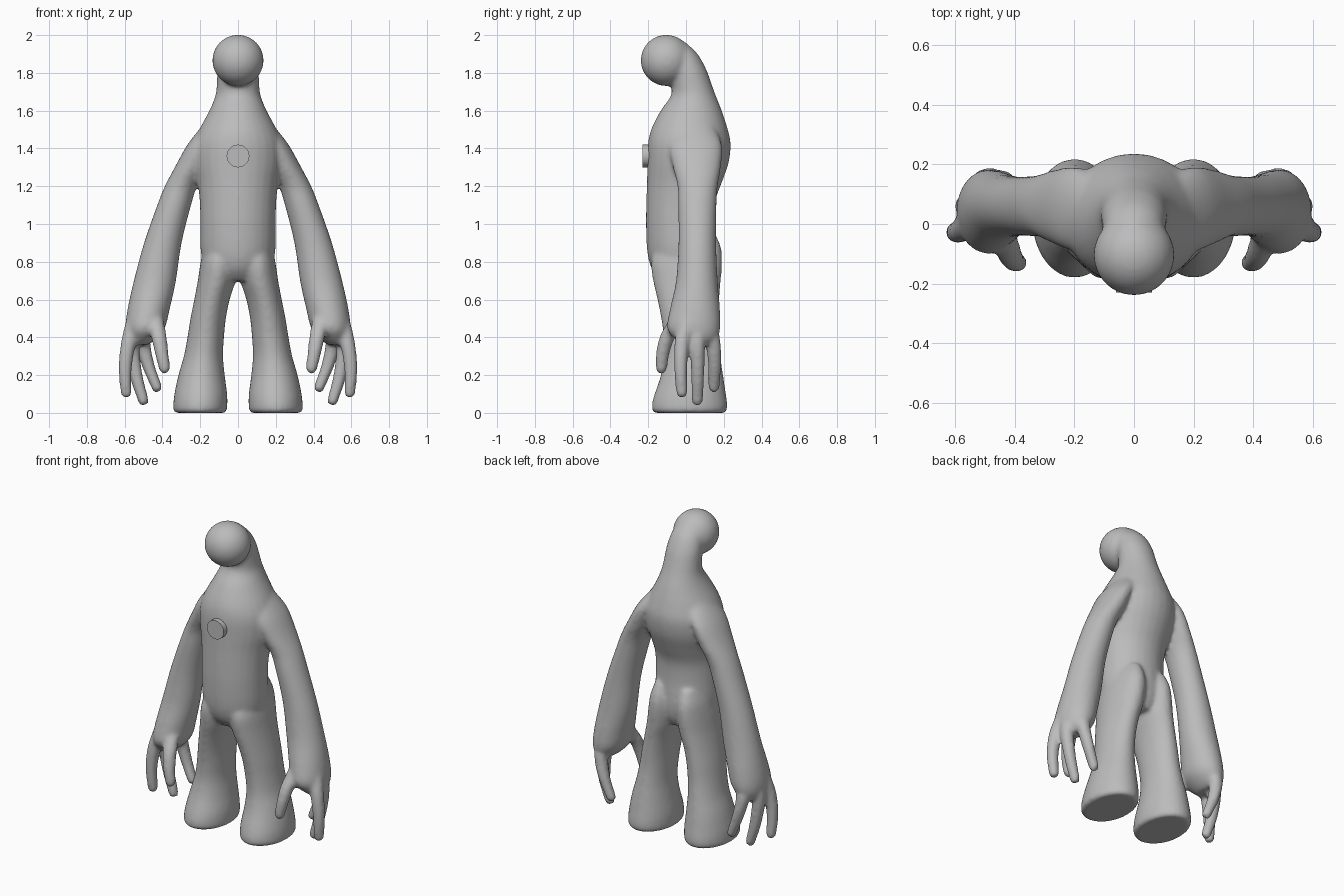
import bpy
import bmesh
import math
from mathutils import Matrix, Vector

cube = bpy.data.objects.get("Cube")
if cube:
    bpy.data.objects.remove(cube, do_unlink=True)


def make_material(name, value):
    mat = bpy.data.materials.new(name)
    mat.use_nodes = True
    colour = (value, value, value, 1)
    mat.diffuse_color = colour
    mat.node_tree.nodes["Principled BSDF"].inputs["Base Color"].default_value = colour
    return mat


def smooth_rows(rows, steps=4):
    """Catmull-Rom interpolation between cross-section rows."""
    rows = [Vector(row) for row in rows]
    padded = [rows[0]] + rows + [rows[-1]]
    result = []
    for a, b, c, d in zip(padded, padded[1:], padded[2:], padded[3:]):
        for i in range(steps):
            t = i / steps
            result.append(b + (c - a) * (t / 2)
                          + (a * 2 - b * 5 + c * 4 - d) * (t * t / 2)
                          + (b * 3 - a - c * 3 + d) * (t * t * t / 2))
    return result + [rows[-1]]


def loft(bm, rows, side=1, segments=28):
    """Closed skin over level ellipses; row = height, x, half width, front y, back y."""
    rings = []
    for z, x, half_width, front, back in smooth_rows(rows):
        ring = []
        for i in range(segments):
            angle = math.tau * i / segments
            ring.append(bm.verts.new((side * (x + half_width * math.cos(angle)),
                                      (front + back) / 2 + (back - front) / 2 * math.sin(angle),
                                      z)))
        rings.append(ring)
    for low, high in zip(rings, rings[1:]):
        for i in range(segments):
            j = (i + 1) % segments
            bm.faces.new((low[i], low[j], high[j], high[i]))
    bm.faces.new(rings[0])
    bm.faces.new(rings[-1])


def finger(bm, path, radius, side):
    """Tapered finger along a path of points with a rounded tip."""
    scales = (1.25, 1.15, 1.0, 0.85)
    rows = [(z, x, radius * s, y - radius * s, y + radius * s)
            for (x, y, z), s in zip(path, scales)]
    x, y, z = path[-1]
    for drop, s in ((0.6, 0.65), (0.9, 0.3)):
        r = radius * s
        rows.append((z - radius * drop, x, r, y - r, y + r))
    loft(bm, rows, side, 16)


# Trunk and neck
trunk = [
    (.70, 0, .11, -.13, .12), (.76, 0, .17, -.18, .15), (.85, 0, .197, -.205, .16),
    (1.0, 0, .20, -.212, .15), (1.12, 0, .203, -.21, .155), (1.22, 0, .215, -.207, .19),
    (1.32, 0, .235, -.205, .225), (1.42, 0, .235, -.202, .237), (1.5, 0, .205, -.185, .222),
    (1.6, 0, .152, -.135, .19), (1.68, 0, .12, -.08, .158), (1.75, 0, .112, -.08, .133),
    (1.82, 0, .108, -.09, .107), (1.9, 0, .09, -.10, .062), (1.96, 0, .05, -.10, 0),
]
# Leg with flared foot
leg = [
    (0, .2, .13, -.165, .205), (.012, .2, .142, -.18, .217), (.05, .199, .143, -.18, .219),
    (.1, .197, .14, -.167, .212), (.2, .193, .123, -.133, .197), (.3, .183, .104, -.115, .182),
    (.4, .171, .097, -.118, .172), (.5, .158, .094, -.132, .172), (.6, .138, .094, -.152, .176),
    (.7, .113, .1, -.175, .185), (.8, .1, .098, -.185, .192), (.88, .095, .085, -.15, .185),
    (.96, .09, .06, -.1, .15),
]
# Long hanging arm down to the palm
arm = [
    (1.52, .12, .07, -.06, .15), (1.42, .19, .078, -.09, .19), (1.3, .25, .085, -.07, .185),
    (1.2, .302, .086, -.045, .168), (1.1, .338, .09, -.042, .162), (.9, .398, .1, -.04, .16),
    (.7, .44, .112, -.053, .168), (.55, .473, .112, -.085, .18), (.45, .492, .105, -.1, .182),
    (.39, .51, .075, -.06, .16), (.36, .52, .045, -.02, .12),
]
thumb = [(.44, -.04, .5), (.42, -.095, .41), (.405, -.122, .32), (.39, -.13, .24)]
fingers = [
    [(.545, .01, .5), (.578, -.02, .38), (.597, -.028, .24), (.592, -.022, .11)],
    [(.53, .06, .5), (.562, .06, .37), (.54, .062, .2), (.503, .06, .07)],
    [(.49, .11, .5), (.505, .142, .38), (.475, .152, .25), (.432, .148, .14)],
]

bm = bmesh.new()
loft(bm, trunk)
bmesh.ops.create_uvsphere(bm, u_segments=40, v_segments=24, radius=.136,
                          matrix=Matrix.Translation((0, -.104, 1.866)))
for side in (1, -1):
    loft(bm, leg, side)
    loft(bm, arm, side)
    finger(bm, thumb, .037, side)
    for path in fingers:
        finger(bm, path, .036, side)
bmesh.ops.recalc_face_normals(bm, faces=bm.faces)
mesh = bpy.data.meshes.new("body")
bm.to_mesh(mesh)
bm.free()
body = bpy.data.objects.new("body", mesh)
bpy.context.collection.objects.link(body)
grey = make_material("clay grey", .5)
mesh.materials.append(grey)

# Fuse the limbs into one soft skin
fuse = body.modifiers.new("fuse", 'REMESH')
fuse.mode = 'VOXEL'
fuse.voxel_size = .011
fuse.use_smooth_shade = True
soften = body.modifiers.new("soften", 'SMOOTH')
soften.factor = .5
soften.iterations = 12

# Round chest button
bpy.ops.mesh.primitive_cylinder_add(vertices=40, radius=.06, depth=.05,
                                    location=(0, -.206, 1.36),
                                    rotation=(math.pi / 2, 0, 0))
button = bpy.context.object
button.name = "chest_button"
button.data.materials.append(grey)
bpy.ops.object.shade_smooth_by_angle()
